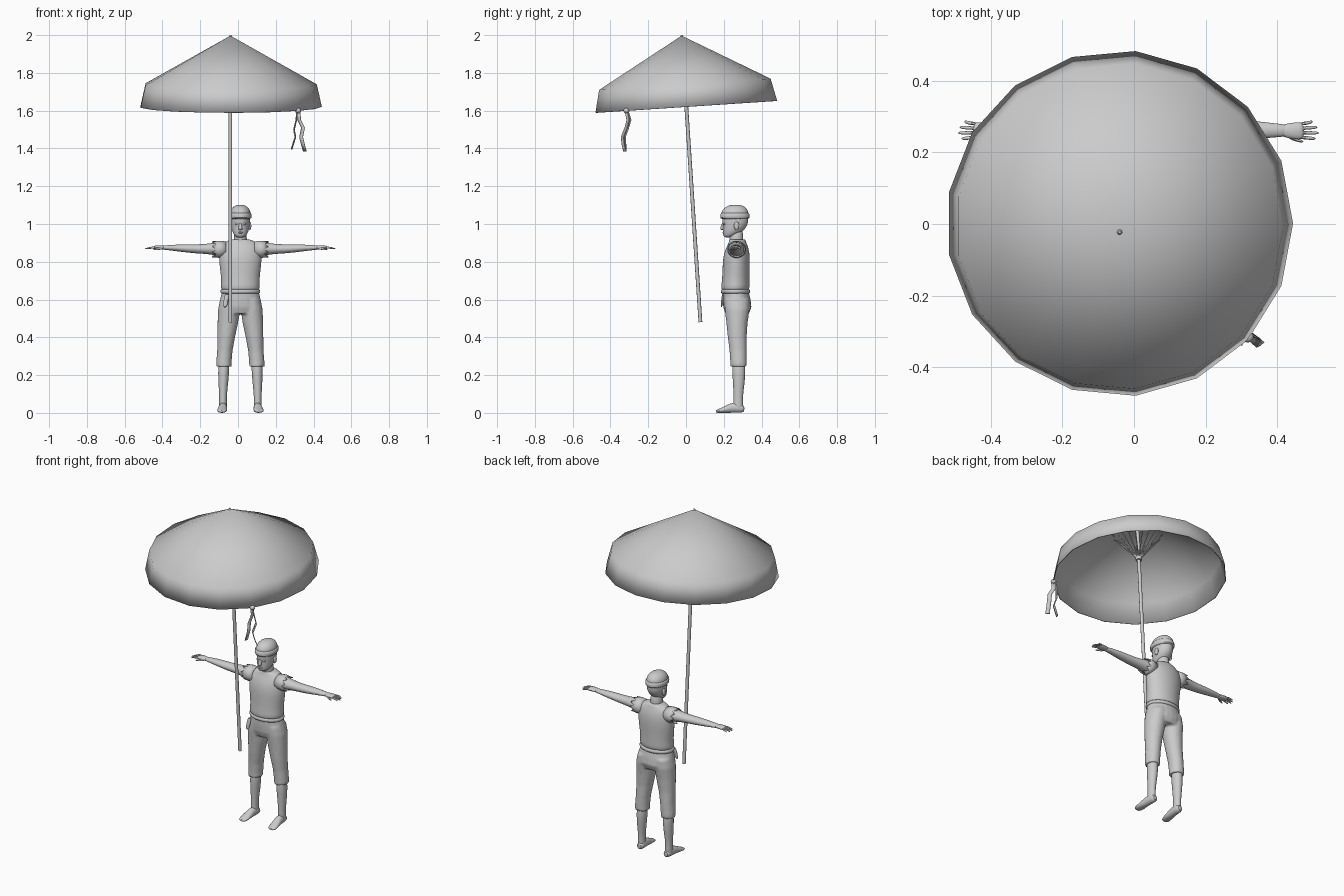
import bpy, bmesh, math
from mathutils import Vector, Matrix

grey = bpy.data.materials.new("plain grey")
grey.diffuse_color = (0.6, 0.6, 0.6, 1)
CX = 0.0125                      # centre line of the figure


def finish(name, bm, sub=0, angle=60):
    bmesh.ops.recalc_face_normals(bm, faces=bm.faces)
    me = bpy.data.meshes.new(name)
    bm.to_mesh(me)
    bm.free()
    me.materials.append(grey)
    ob = bpy.data.objects.new(name, me)
    bpy.context.collection.objects.link(ob)
    bpy.ops.object.select_all(action='DESELECT')
    ob.select_set(True)
    bpy.context.view_layer.objects.active = ob
    bpy.ops.object.shade_smooth_by_angle(angle=math.radians(angle))
    if sub:
        ob.modifiers.new("round", 'SUBSURF').levels = sub
        ob.modifiers["round"].render_levels = sub
    return ob


def add_loft(bm, rings, axis='z', n=12, side=1, caps=True):
    """Rings are (position on axis, centre a, centre b, radius a, radius b)."""
    loops = []
    for t, a, b, ra, rb in rings:
        loop = []
        for i in range(n):
            w = math.tau * i / n
            p, q = a + ra * math.cos(w), b + rb * math.sin(w)
            x, y, z = {'z': (p, q, t), 'x': (t, p, q), 'y': (p, t, q)}[axis]
            loop.append(bm.verts.new((CX + side * x, y, z)))
        loops.append(loop)
    for l0, l1 in zip(loops, loops[1:]):
        for i in range(n):
            j = (i + 1) % n
            bm.faces.new((l0[i], l0[j], l1[j], l1[i]))
    if caps:
        bm.faces.new(loops[0][::-1])
        bm.faces.new(loops[-1])


def loft(name, rings, axis='z', n=12, side=1, sub=1):
    bm = bmesh.new()
    add_loft(bm, rings, axis, n, side)
    return finish(name, bm, sub)


def add_rod(bm, p, q, r, n=6, r2=None):
    p, q = Vector(p), Vector(q)
    m = Matrix.Translation((p + q) / 2) @ (q - p).to_track_quat('Z', 'Y').to_matrix().to_4x4()
    bmesh.ops.create_cone(bm, cap_ends=True, segments=n, radius1=r,
                          radius2=r if r2 is None else r2, depth=(q - p).length, matrix=m)


def ball(name, loc, size):
    bm = bmesh.new()
    bmesh.ops.create_uvsphere(bm, u_segments=12, v_segments=8, radius=1,
                              matrix=Matrix.Translation(loc) @ Matrix.Diagonal((*size, 1)))
    return finish(name, bm)


# --- parasol, built along its own axis with the tip at the origin, then tilted
TILT = Matrix.Translation((-0.04, -0.023, 1.997)) @ Matrix.Rotation(math.radians(3.75), 4, 'X')
SIDES = 17


def ring_point(i, r, z):
    w = math.tau * i / SIDES
    return Vector((r * math.cos(w), r * math.sin(w), z))


bm = bmesh.new()
tip = bm.verts.new((0, 0, 0))
upper = [bm.verts.new(ring_point(i, 0.457, -0.258)) for i in range(SIDES)]
rim = [bm.verts.new(ring_point(i, 0.484, -0.377)) for i in range(SIDES)]
for i in range(SIDES):
    j = (i + 1) % SIDES
    bm.faces.new((tip, upper[i], upper[j]))
    bm.faces.new((upper[i], rim[i], rim[j], upper[j]))
canopy = finish("canopy", bm)
canopy.matrix_world = TILT
shell = canopy.modifiers.new("thickness", 'SOLIDIFY')
shell.thickness = 0.005

bm = bmesh.new()
add_rod(bm, (0, 0, -0.01), (0, 0, -1.52), 0.010, 10)
finish("pole", bm).matrix_world = TILT

bm = bmesh.new()
add_rod(bm, (0, 0, -0.005), (0, 0, 0.004), 0.008, 8, 0.004)
finish("finial", bm).matrix_world = TILT

bm = bmesh.new()
add_rod(bm, (0, 0, -0.265), (0, 0, -0.235), 0.018, 12)
finish("hub", bm).matrix_world = TILT

bm = bmesh.new()
for i in range(SIDES):
    add_rod(bm, ring_point(i, 0.014, -0.245), ring_point(i, 0.14, -0.087), 0.0035, 4)
finish("ribs", bm).matrix_world = TILT


# --- ribbons tied at the rim
def ribbon(name, path, half):
    bm = bmesh.new()
    pairs = [[bm.verts.new(Vector(p) + Vector(half) * s) for s in (-1, 1)] for p in path]
    for a, b in zip(pairs, pairs[1:]):
        bm.faces.new((a[0], a[1], b[1], b[0]))
    finish(name, bm).modifiers.new("thickness", 'SOLIDIFY').thickness = 0.003


ribbon("long_ribbon", [(0.32, -0.315, 1.6), (0.325, -0.305, 1.55), (0.345, -0.315, 1.51),
                       (0.335, -0.335, 1.46), (0.345, -0.33, 1.42), (0.355, -0.322, 1.385)],
       (0.009, -0.008, 0))
ribbon("short_ribbon", [(0.315, -0.315, 1.6), (0.31, -0.3, 1.55), (0.298, -0.315, 1.5),
                        (0.305, -0.33, 1.46), (0.285, -0.325, 1.395)], (0.003, 0.01, 0))
ball("ribbon_knot", (0.318, -0.315, 1.6), (0.016, 0.016, 0.014))

# --- trousers: pelvis and two legs fused into one skin
bm = bmesh.new()
add_loft(bm, [(0.65, 0, 0.262, 0.096, 0.068), (0.60, 0, 0.268, 0.108, 0.074),
              (0.56, 0, 0.272, 0.116, 0.075), (0.525, 0, 0.271, 0.108, 0.062)], n=20)
for s in (-1, 1):
    add_loft(bm, [(0.60, 0.055, 0.27, 0.052, 0.066), (0.55, 0.06, 0.271, 0.058, 0.066),
                  (0.48, 0.066, 0.27, 0.055, 0.057), (0.40, 0.075, 0.271, 0.047, 0.05),
                  (0.33, 0.082, 0.276, 0.041, 0.046), (0.27, 0.087, 0.278, 0.041, 0.044),
                  (0.245, 0.087, 0.278, 0.041, 0.044)], n=16, side=s)
trousers = finish("trousers", bm)
skin = trousers.modifiers.new("fuse", 'REMESH')
skin.mode, skin.voxel_size, skin.use_smooth_shade = 'VOXEL', 0.007, True
soft = trousers.modifiers.new("soften", 'SMOOTH')
soft.iterations = 3

# --- shirt, belt and knot
loft("shirt", [(0.64, 0, 0.26, 0.098, 0.070), (0.66, 0, 0.261, 0.106, 0.077),
               (0.70, 0, 0.263, 0.101, 0.073), (0.76, 0, 0.265, 0.109, 0.072),
               (0.82, 0, 0.267, 0.115, 0.073), (0.87, 0, 0.271, 0.113, 0.062),
               (0.898, 0, 0.273, 0.098, 0.048), (0.915, 0, 0.272, 0.06, 0.043),
               (0.92, 0, 0.27, 0.044, 0.041)], n=20)
loft("belt", [(0.63, 0, 0.262, 0.1, 0.072), (0.635, 0, 0.262, 0.106, 0.079),
              (0.652, 0, 0.262, 0.106, 0.079), (0.657, 0, 0.262, 0.1, 0.072)], n=24)
loft("belt_tail", [(0.635, -0.07, 0.2, 0.012, 0.01), (0.60, -0.076, 0.193, 0.014, 0.007),
                   (0.555, -0.082, 0.187, 0.012, 0.005)], n=8)

for s, label in ((-1, "right"), (1, "left")):
    # torn short sleeve with a jagged hem
    bm = bmesh.new()
    n = 18
    rings = []
    for x, r, jag in ((0.075, 0.046, 0), (0.11, 0.05, 0), (0.137, 0.047, 0.012)):
        rings.append([bm.verts.new((CX + s * (x + jag * (-1) ** i), 0.268 + r * math.cos(math.tau * i / n),
                                    0.866 + 0.92 * r * math.sin(math.tau * i / n))) for i in range(n)])
    for a, b in zip(rings, rings[1:]):
        for i in range(n):
            bm.faces.new((a[i], a[(i + 1) % n], b[(i + 1) % n], b[i]))
    finish(label + "_sleeve", bm).modifiers.new("thickness", 'SOLIDIFY').thickness = 0.003
    # arm
    loft(label + "_arm", [(0.07, 0.268, 0.866, 0.046, 0.042), (0.12, 0.266, 0.868, 0.044, 0.038),
                          (0.17, 0.264, 0.868, 0.035, 0.028), (0.23, 0.262, 0.868, 0.03, 0.025),
                          (0.29, 0.262, 0.871, 0.029, 0.022), (0.35, 0.262, 0.874, 0.024, 0.017),
                          (0.40, 0.261, 0.875, 0.018, 0.012), (0.415, 0.261, 0.875, 0.018, 0.011)],
         'x', side=s)
    # hand
    bm = bmesh.new()
    add_loft(bm, [(0.395, 0.261, 0.875, 0.016, 0.011), (0.42, 0.26, 0.876, 0.023, 0.012),
                  (0.45, 0.26, 0.876, 0.026, 0.011), (0.462, 0.26, 0.875, 0.024, 0.008)], 'x', 10, s)
    for y0, y1, end in ((0.242, 0.238, 0.496), (0.255, 0.254, 0.507), (0.267, 0.270, 0.502), (0.279, 0.286, 0.487)):
        add_loft(bm, [(0.45, y0, 0.876, 0.006, 0.007), (0.475, (y0 + y1) / 2, 0.875, 0.006, 0.006),
                      (end, y1, 0.868, 0.0045, 0.004)], 'x', 6, s)
    add_loft(bm, [(0.41, 0.25, 0.872, 0.008, 0.008), (0.435, 0.236, 0.868, 0.007, 0.007),
                  (0.463, 0.229, 0.864, 0.004, 0.004)], 'x', 6, s)
    finish(label + "_hand", bm, 1)
    # shin and foot
    loft(label + "_shin", [(0.30, 0.087, 0.278, 0.032, 0.037), (0.20, 0.089, 0.28, 0.03, 0.036),
                           (0.14, 0.091, 0.279, 0.025, 0.03), (0.08, 0.092, 0.276, 0.02, 0.025),
                           (0.03, 0.092, 0.277, 0.022, 0.027), (0.01, 0.092, 0.277, 0.02, 0.025)], side=s)
    loft(label + "_foot", [(0.31, 0.09, 0.022, 0.015, 0.016), (0.295, 0.09, 0.023, 0.022, 0.023),
                           (0.25, 0.092, 0.03, 0.023, 0.03), (0.215, 0.095, 0.02, 0.026, 0.021),
                           (0.185, 0.097, 0.013, 0.028, 0.013), (0.165, 0.099, 0.009, 0.024, 0.009),
                           (0.158, 0.099, 0.008, 0.016, 0.006)], 'y', side=s)
    # ear and eye
    ball(label + "_ear", (CX + s * 0.05, 0.268, 0.99), (0.008, 0.014, 0.022))
    ball(label + "_eye", (CX + s * 0.02, 0.204, 1.0), (0.009, 0.008, 0.006))

# --- neck, head and face
loft("neck", [(0.88, 0, 0.27, 0.042, 0.042), (0.925, 0, 0.265, 0.034, 0.037),
              (0.98, 0, 0.265, 0.034, 0.04)])
loft("head", [(0.928, 0, 0.222, 0.018, 0.016), (0.938, 0, 0.23, 0.032, 0.034),
              (0.96, 0, 0.248, 0.044, 0.054), (0.99, 0, 0.26, 0.05, 0.066),
              (1.02, 0, 0.262, 0.052, 0.071), (1.06, 0, 0.261, 0.05, 0.068),
              (1.08, 0, 0.26, 0.03, 0.04)], n=16)
loft("nose", [(0.968, 0, 0.193, 0.012, 0.012), (0.976, 0, 0.192, 0.012, 0.014),
              (1.012, 0, 0.2, 0.006, 0.008)], n=8)
ball("mouth", (CX, 0.203, 0.955), (0.016, 0.011, 0.006))

# --- knitted cap with a turned-up edge
loft("cap", [(1.035, 0, 0.259, 0.056, 0.074), (1.06, 0, 0.259, 0.057, 0.075),
             (1.085, 0, 0.26, 0.047, 0.062), (1.1, 0, 0.262, 0.024, 0.034),
             (1.102, 0, 0.262, 0.006, 0.01)], n=16)
loft("cap_edge", [(1.026, 0, 0.259, 0.056, 0.074), (1.03, 0, 0.259, 0.062, 0.081),
                  (1.055, 0, 0.259, 0.061, 0.079), (1.062, 0, 0.259, 0.055, 0.073)], n=16)
